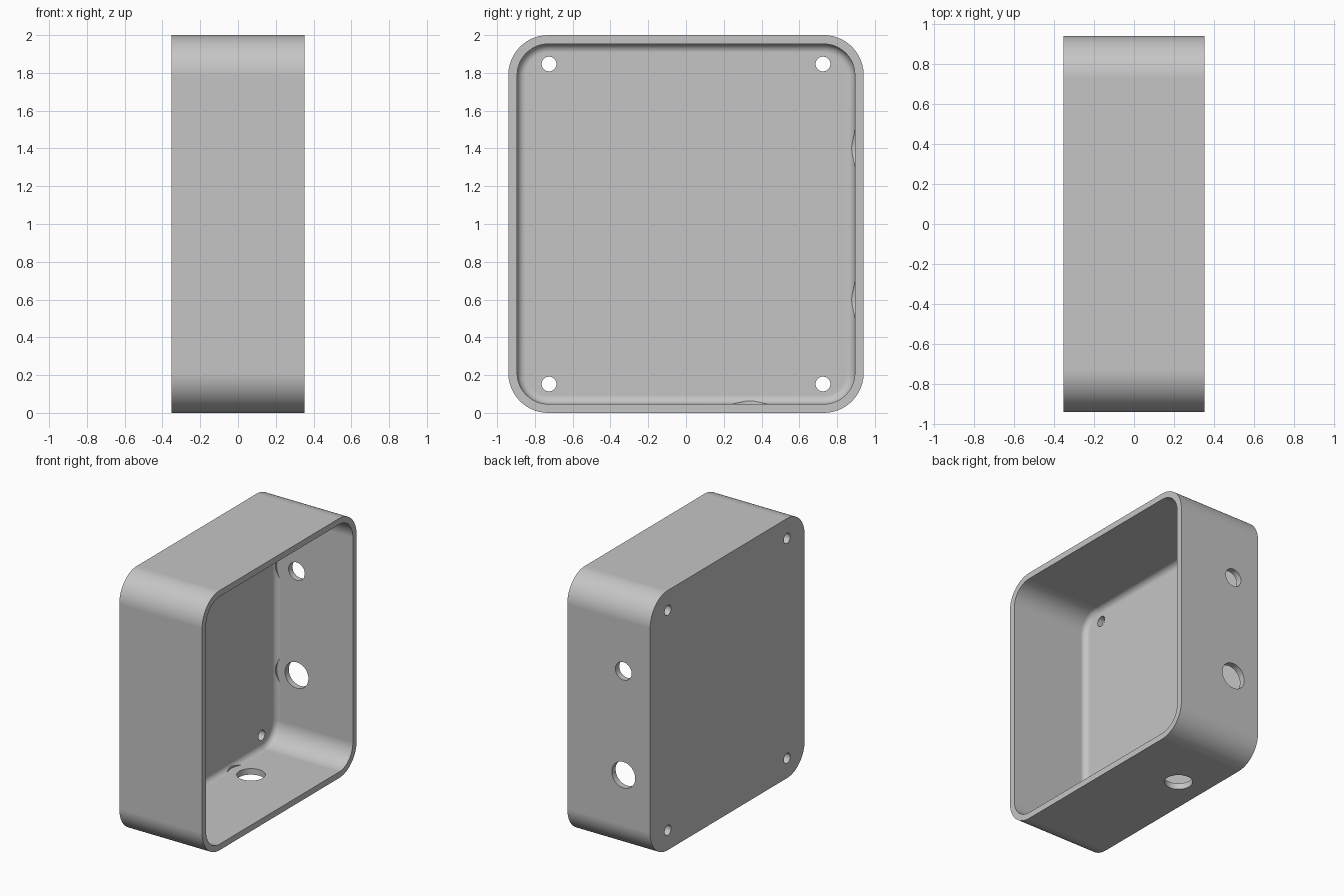
import bpy, bmesh, math
from mathutils import Vector

if "Cube" in bpy.data.objects:
    bpy.data.objects.remove(bpy.data.objects["Cube"])

HALF_X, HALF_Y, HALF_Z = 0.353, 0.941, 1.0
WALL, CORNER, FILLET = 0.047, 0.212, 0.045
SEGMENTS = 16
FLOOR = -HALF_X + WALL

grey = bpy.data.materials.new("plain grey")
grey.use_nodes = True
colour = (0.56, 0.56, 0.56, 1)
grey.diffuse_color = colour
grey.node_tree.nodes["Principled BSDF"].inputs["Base Color"].default_value = colour


def ring(bm, x, inset):
    """Rounded rectangle in the yz plane, shrunk by inset."""
    radius = CORNER - inset
    verts = []
    for quarter, (sy, sz) in enumerate([(1, 1), (-1, 1), (-1, -1), (1, -1)]):
        for i in range(SEGMENTS + 1):
            a = (quarter + i / SEGMENTS) * math.pi / 2
            y = sy * (HALF_Y - CORNER) + radius * math.cos(a)
            z = HALF_Z + sz * (HALF_Z - CORNER) + radius * math.sin(a)
            verts.append(bm.verts.new((x, y, z)))
    return verts


def cut(target, centre, axis, radius, depth):
    """Drill a round hole centred on a point along an axis."""
    bpy.ops.mesh.primitive_cylinder_add(vertices=48, radius=radius, depth=depth, location=centre)
    cutter = bpy.context.object
    cutter.hide_render = True
    cutter.rotation_euler = Vector(axis).to_track_quat("Z", "Y").to_euler()
    cutter.data.materials.append(grey)
    bpy.context.view_layer.update()
    mod = target.modifiers.new("hole", "BOOLEAN")
    mod.operation, mod.solver, mod.object = "DIFFERENCE", "EXACT", cutter
    bpy.context.view_layer.objects.active = target
    bpy.ops.object.modifier_apply(modifier=mod.name)
    bpy.data.objects.remove(cutter)


# Open tray: outer wall, rim, inner wall, rounded floor edge
bm = bmesh.new()
sections = [(-HALF_X, 0), (HALF_X, 0), (HALF_X, WALL)]
for i in range(9):
    a = i / 8 * math.pi / 2
    sections.append((FLOOR + FILLET * (1 - math.sin(a)), WALL + FILLET * (1 - math.cos(a))))
rings = [ring(bm, x, inset) for x, inset in sections]
for low, high in zip(rings, rings[1:]):
    for i in range(len(low)):
        j = (i + 1) % len(low)
        bm.faces.new((low[i], low[j], high[j], high[i]))
bm.faces.new(rings[0])
bm.faces.new(rings[-1])
bmesh.ops.recalc_face_normals(bm, faces=bm.faces)
mesh = bpy.data.meshes.new("enclosure_tray")
bm.to_mesh(mesh)
bm.free()
tray = bpy.data.objects.new("enclosure_tray", mesh)
bpy.context.collection.objects.link(tray)
mesh.materials.append(grey)

# Screw holes through the back panel
for y in (-0.725, 0.725):
    for z in (0.153, 1.847):
        cut(tray, (-HALF_X, y, z), (1, 0, 0), 0.039, 0.3)

# Connector holes, with a clearance recess that trims the floor fillet
HOLE_X, RECESS, GAP = -0.126, 0.17, 0.0005
for z, radius in ((0.6, 0.1), (1.4, 0.069)):
    cut(tray, (HOLE_X, HALF_Y - WALL - GAP - 0.05, z), (0, 1, 0), RECESS, 0.1)
    cut(tray, (HOLE_X, HALF_Y, z), (0, 1, 0), radius, 0.2)
cut(tray, (HOLE_X, 0.338, WALL + GAP + 0.05), (0, 0, 1), RECESS, 0.1)
cut(tray, (HOLE_X, 0.338, 0), (0, 0, 1), 0.1, 0.2)

# Smooth rounded parts, crisp edges and flat panels
bpy.ops.object.select_all(action="DESELECT")
tray.select_set(True)
bpy.context.view_layer.objects.active = tray
bpy.ops.object.shade_smooth_by_angle(angle=math.radians(30))
weighted = tray.modifiers.new("flat panels", "WEIGHTED_NORMAL")
weighted.keep_sharp = True
